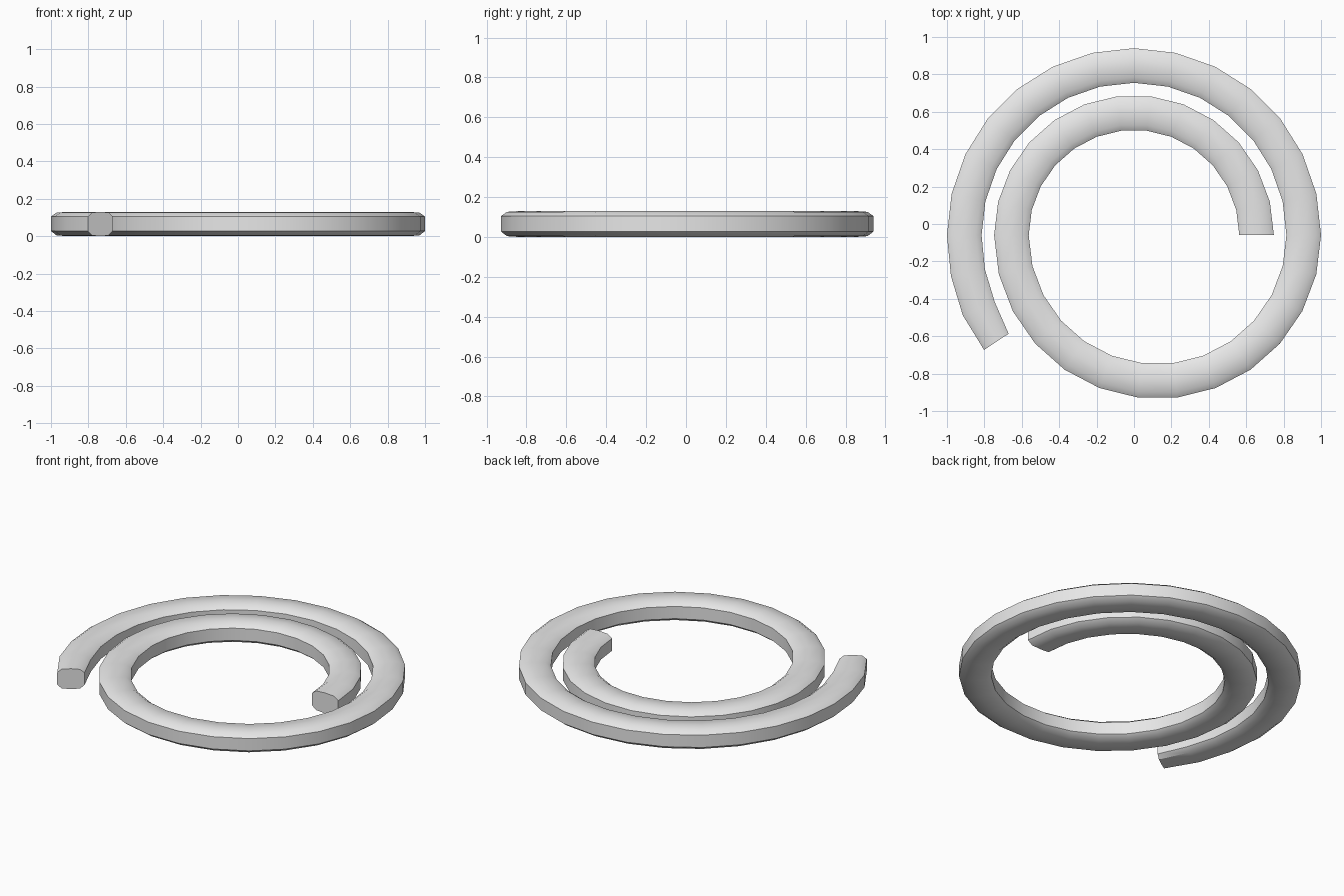
import bpy, bmesh
from math import radians, cos, sin
from mathutils import Vector

cube = bpy.data.objects.get("Cube")
if cube:
    bpy.data.objects.remove(cube, do_unlink=True)

# Plain grey metal
grey = bpy.data.materials.new("grey metal")
grey.use_nodes = True
colour = (0.8, 0.8, 0.8, 1)
grey.diffuse_color = colour
grey.node_tree.nodes["Principled BSDF"].inputs["Base Color"].default_value = colour

# Flattened bar section: offset across the bar, height
HALF = 0.0925
H = 0.13
section = [(HALF, 0.105), (HALF - 0.03, 0.126), (0, H), (0.03 - HALF, 0.126),
           (-HALF, 0.105), (-HALF, 0.027), (0.03 - HALF, 0.004), (0, 0),
           (HALF - 0.03, 0.004), (HALF, 0.027)]

# Spiral path of tangent arcs: centre x, radius, start angle, end angle, steps
CY = -0.06
arcs = [(0.125, 1.0325, 213.5, 180, 3),
        (0, 0.9075, 180, 0, 14),
        (0.126, 0.7815, 0, -180, 13),
        (0, 0.6555, -180, -360, 13)]
stations = []
for i, (cx, r, a0, a1, n) in enumerate(arcs):
    for k in range(0 if i == 0 else 1, n + 1):
        a = radians(a0 + (a1 - a0) * k / n)
        out = Vector((cos(a), sin(a), 0))
        stations.append((Vector((cx, CY, 0)) + out * r, out))

# Sweep the section along the spiral
bm = bmesh.new()
rings = []
for i, (p, out) in enumerate(stations):
    s = 0.85 if i == 0 else 1
    rings.append([bm.verts.new(p + out * u * s + Vector((0, 0, z))) for u, z in section])
m = len(section)
for a, b in zip(rings, rings[1:]):
    for j in range(m):
        bm.faces.new((a[j], a[(j + 1) % m], b[(j + 1) % m], b[j]))
bm.faces.new(rings[0])
bm.faces.new(rings[-1])
bmesh.ops.recalc_face_normals(bm, faces=bm.faces)

mesh = bpy.data.meshes.new("spiral_ring")
bm.to_mesh(mesh)
bm.free()
mesh.materials.append(grey)
ring = bpy.data.objects.new("spiral_ring", mesh)
bpy.context.collection.objects.link(ring)

# Smooth along the bar, crisp at its edges and cut ends
bpy.ops.object.select_all(action="DESELECT")
ring.select_set(True)
bpy.context.view_layer.objects.active = ring
bpy.ops.object.shade_smooth_by_angle(angle=radians(35))
